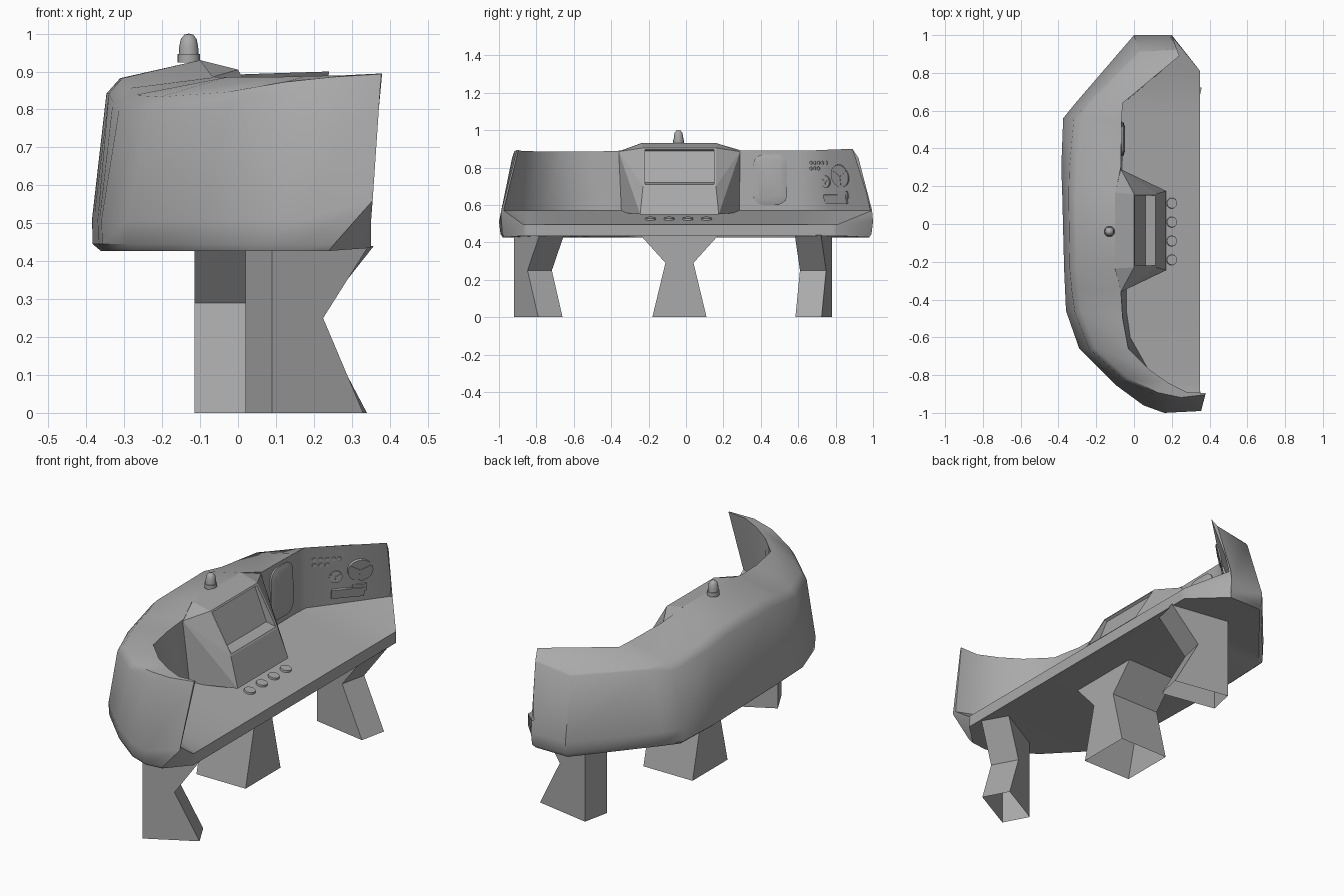
import bpy, bmesh, math
from mathutils import Vector, Matrix
from mathutils.bvhtree import BVHTree

if "Cube" in bpy.data.objects:
    bpy.data.objects.remove(bpy.data.objects["Cube"])

grey = bpy.data.materials.new("dark_grey")
grey.diffuse_color = (.4, .4, .4, 1)
grey.use_nodes = True
grey.node_tree.nodes["Principled BSDF"].inputs["Base Color"].default_value = grey.diffuse_color


def finish(name, bm, angle=None, closed=True):
    if closed:
        bmesh.ops.recalc_face_normals(bm, faces=bm.faces)
    me = bpy.data.meshes.new(name)
    bm.to_mesh(me)
    me.materials.append(grey)
    ob = bpy.data.objects.new(name, me)
    bpy.context.collection.objects.link(ob)
    if angle:
        bpy.ops.object.select_all(action='DESELECT')
        ob.select_set(True)
        bpy.context.view_layer.objects.active = ob
        bpy.ops.object.shade_smooth_by_angle(angle=math.radians(angle))
    return ob


# Desk shell: stations from the +y tip, round the back, to the -y tip
# outer x, y | top shoulder fraction, z | inner top x, y, z | inner foot x, y
stations = [
    (.20, 1.0, .70, .85, .24, .89, .90, .20, .995),
    (.00, 1.0, .35, .825, .08, .757, .895, .04, .78),
    (-.31, .64, .28, .825, -.06, .64, .89, -.06, .65),
    (-.375, .56, .20, .83, -.065, .55, .89, -.065, .55),
    (-.385, .30, .15, .85, -.07, .30, .89, -.06, .30),
    (-.38, .16, .13, .875, -.10, .16, .93, -.06, .16),
    (-.37, -.24, .12, .875, -.10, -.24, .93, -.06, -.24),
    (-.365, -.35, .13, .85, -.07, -.35, .89, -.04, -.35),
    (-.36, -.46, .17, .83, -.06, -.50, .885, -.04, -.46),
    (-.29, -.66, .22, .825, -.03, -.66, .885, -.02, -.60),
    (-.10, -.85, .30, .84, .08, -.77, .885, .07, -.76),
    (.05, -.96, .50, .87, .18, -.84, .888, .15, -.85),
    (.16, -1.0, .70, .885, .28, -.89, .89, .24, -.93),
    (.355, -.99, .90, .893, .38, -.895, .895, .35, -.975),
]
bm = bmesh.new()
rings = []
for i, (ox, oy, t, sz, ix, iy, iz, fx, fy) in enumerate(stations):
    last = i == len(stations) - 1
    low = ox - .1 if last else ox
    ey = min(.81, max(-.87, fy))
    outer, inner = Vector((ox, oy, .56 if last else .51)), Vector((ix, iy, iz))
    shoulder = outer.lerp(inner, t)
    shoulder.z = sz
    cut = .02 if i < 3 else .09  # softly rounded shoulder away from the square end
    pts = [(.35, ey, .435), (low * .94, oy * .98, .427), (low * .995, oy * .992, .445), outer,
           shoulder.lerp(outer, cut), shoulder.lerp(inner, cut * 1.5),
           inner, (fx, fy, .57), (.35, ey, .495)]
    rings.append([bm.verts.new(p) for p in pts])
for a, b in zip(rings, rings[1:]):
    for k in range(9):
        j = (k + 1) % 9
        bm.faces.new((a[k], a[j], b[j], b[k]))
for r in (rings[0], rings[-1]):
    bm.faces.new(r[3:8])
    bm.faces.new([r[k] for k in (0, 1, 2, 3, 7, 8)])
bmesh.ops.remove_doubles(bm, verts=bm.verts, dist=.0005)
bmesh.ops.recalc_face_normals(bm, faces=bm.faces)
shell = BVHTree.FromBMesh(bm)
finish("desk_shell", bm, 42)


def on_shell(origin, direction):
    """Matrix sitting on the shell where a ray lands, local z along the normal."""
    loc, n, _, _ = shell.ray_cast(Vector(origin), Vector(direction))
    if n.dot(Vector(direction)) > 0:
        n = -n
    return Matrix.Translation(loc) @ n.to_track_quat('Z', 'Y').to_matrix().to_4x4()


def on_wall(y, z):
    return on_shell((1, y, z), (-1, 0, 0))


def disc(name, m, r, h, sides=20, top=1):
    bm = bmesh.new()
    bmesh.ops.create_cone(bm, cap_ends=True, segments=sides, radius1=r, radius2=r * top,
                          depth=h, matrix=m)
    return finish(name, bm, 40)


def box(name, m, sx, sy, sz):
    bm = bmesh.new()
    bmesh.ops.create_cube(bm, size=1, matrix=m @ Matrix.Diagonal((sx, sy, sz, 1)))
    return finish(name, bm)


# Screen housing with recessed screen
bm = bmesh.new()
prof = [(-.10, .20, .93), (0, .195, .905), (.12, .195, .70), (.17, .21, .55), (-.06, .32, .56)]
L, R = [[bm.verts.new((x, -.035 + s * w, z)) for x, w, z in prof] for s in (-1, 1)]
fs = [bm.faces.new((L[k], L[(k + 1) % 5], R[(k + 1) % 5], R[k])) for k in range(5)]
# side wings, meeting the wall along an upright edge
for side, s in ((L, -1), (R, 1)):
    wing = bm.verts.new((-.07, -.035 + s * .325, .885))
    for tri in ((wing, side[0], side[1]), (wing, side[1], side[2]), (wing, side[2], side[3]),
                (wing, side[3], side[4]), (wing, side[4], side[0])):
        bm.faces.new(tri)
bmesh.ops.recalc_face_normals(bm, faces=bm.faces)
bmesh.ops.inset_individual(bm, faces=[fs[1]], thickness=.014)
screen = bmesh.ops.extrude_discrete_faces(bm, faces=[fs[1]])['faces'][0]
for v in screen.verts:
    v.co += Vector((-.055, 0, .012)) if v.co.z < .8 else Vector((-.012, 0, -.008))
finish("screen_housing", bm)

# Beacon: collar and domed lamp
lamp = Matrix.Translation((-.13, -.04, 0))
disc("beacon_collar", lamp @ Matrix.Translation((0, 0, .935)), .03, .022, 16)
bm = bmesh.new()
outline = [(.027, .93), (.025, .965), (.021, .985), (.012, .997), (0, 1.0)]
vs = [bm.verts.new((r, 0, z)) for r, z in outline]
es = [bm.edges.new(p) for p in zip(vs, vs[1:])]
bmesh.ops.spin(bm, geom=vs + es, axis=(0, 0, 1), cent=(0, 0, 0), steps=16, angle=math.tau)
bmesh.ops.remove_doubles(bm, verts=bm.verts, dist=.0005)
bm.transform(lamp)
finish("beacon_lamp", bm, 40)

# Desk push buttons
for i in range(4):
    disc(f"desk_button_{i + 1}", on_shell((.20, .11 - .1 * i, 1), (0, 0, -1)), .03, .02, 16, .9)

# Rounded panel on the back wall
bm = bmesh.new()
m = on_wall(.45, .735)
bmesh.ops.create_cube(bm, size=1, matrix=Matrix.Diagonal((.18, .27, .012, 1)))
upright = [e for e in bm.edges if abs(e.verts[0].co.z - e.verts[1].co.z) > .01]
bmesh.ops.bevel(bm, geom=upright, offset=.055, segments=5, profile=.5, affect='EDGES')
face = max(bm.faces, key=lambda f: f.calc_center_median().z)
bmesh.ops.inset_individual(bm, faces=[face], thickness=.025, depth=.008)
bm.transform(m)
finish("wall_panel", bm, 40)

# Instrument wall: dials with three hands, indicator lamps, readout plates
for n, (y, z, r) in enumerate([(.825, .755, .062), (.748, .725, .032)]):
    m = on_wall(y, z)
    disc(f"dial_{n + 1}", m, r, .014, 24)
    for k in range(3):
        hand = m @ Matrix.Rotation(math.tau * k / 3 + .5, 4, 'Z') @ Matrix.Translation((r * .45, 0, .007))
        box(f"dial_{n + 1}_hand_{k + 1}", hand, r * .9, .006, .004)
for row, z, count in (("upper", .825, 5), ("lower", .795, 3)):
    for k in range(count):
        disc(f"{row}_indicator_{k + 1}", on_wall(.67 + .02 * k, z), .01, .01, 10)
box("readout_plate", on_wall(.80, .63), .16, .05, .012)
box("readout_tab", on_wall(.84, .655), .07, .04, .012)


# Legs: hollow pinched columns open at both ends, given as (z, four corners) levels
def leg(name, levels):
    bm = bmesh.new()
    rs = [[bm.verts.new((x, y, z)) for x, y in c] for z, c in levels]
    for a, b in zip(rs, rs[1:]):
        for k in range(4):
            j = (k + 1) % 4
            bm.faces.new((a[k], a[j], b[j], b[k]))
    finish(name, bm, closed=False)


def side_leg(name, origin, u, v):
    o, u, v = Vector(origin), Vector(u), Vector(v)
    leg(name, [(z, (o, o + u * t, o + u * t + v, o + v))
               for z, t in ((0, 1), (.25, .56), (.44, 1.06))])


side_leg("near_leg", (.09, -.92), (.24, .13), (-.07, .13))
side_leg("far_leg", (.01, .64), (.30, -.055), (.03, .14))
leg("middle_leg", [(z, ((-.115, a), (.17, a), (.17, b), (-.115, b)))
                   for z, a, b in ((0, -.18, .11), (.29, -.11, .04), (.44, -.245, .175))])
